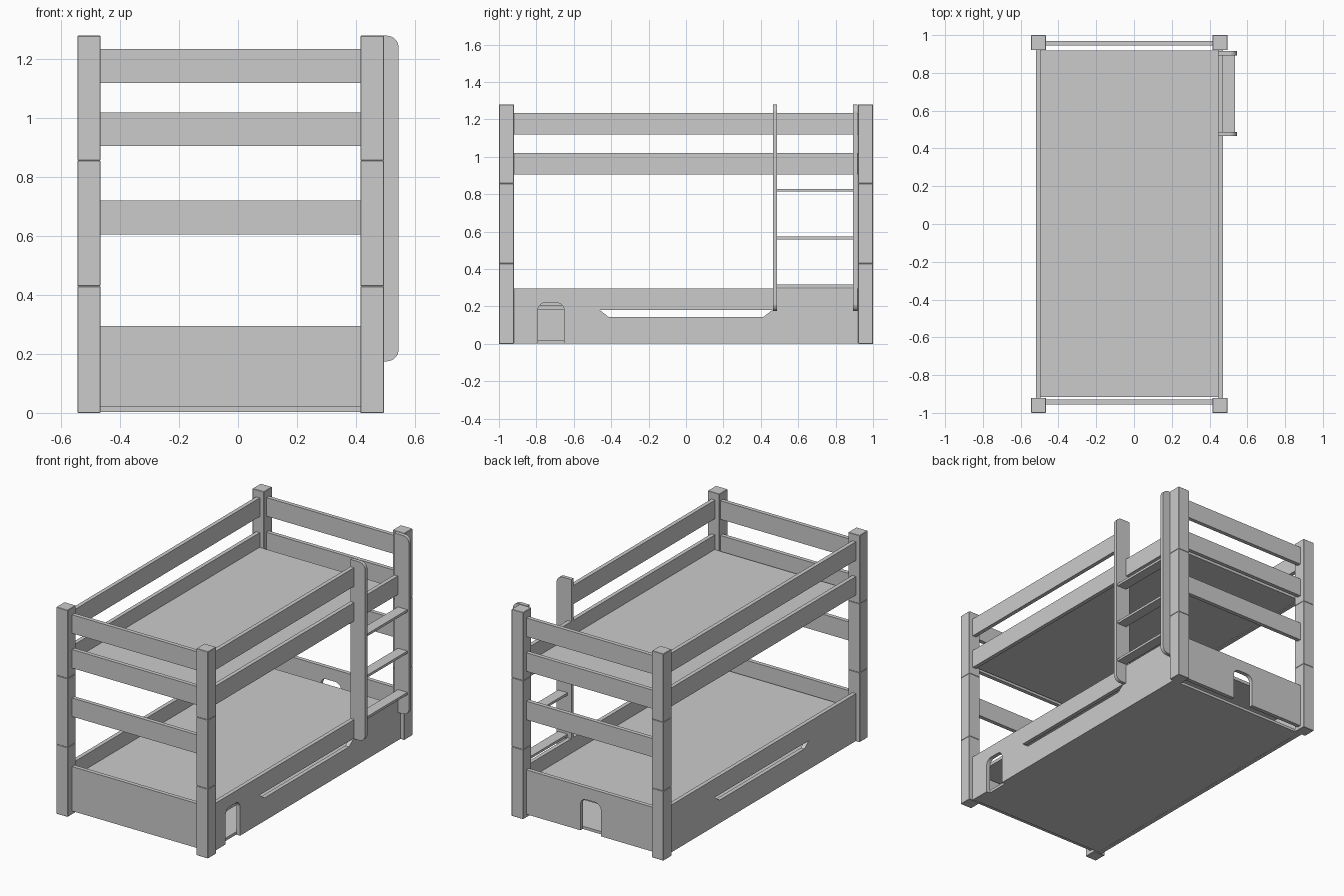
import bpy, bmesh, math
from mathutils import Vector

if "Cube" in bpy.data.objects:
    bpy.data.objects.remove(bpy.data.objects["Cube"])


def prism(name, pts, axis, a, b):
    """Extrude a 2D outline along an axis: 'x' takes (y, z), 'y' takes (x, z), 'z' takes (x, y)."""
    def place(p, t):
        return {'x': (t, p[0], p[1]), 'y': (p[0], t, p[1]), 'z': (p[0], p[1], t)}[axis]
    bm = bmesh.new()
    face = bm.faces.new([bm.verts.new(place(p, a)) for p in pts])
    ext = bmesh.ops.extrude_face_region(bm, geom=[face])
    verts = [v for v in ext['geom'] if isinstance(v, bmesh.types.BMVert)]
    bmesh.ops.translate(bm, verts=verts, vec=Vector(place((0, 0), b - a)))
    bmesh.ops.recalc_face_normals(bm, faces=bm.faces[:])
    mesh = bpy.data.meshes.new(name)
    bm.to_mesh(mesh)
    bm.free()
    ob = bpy.data.objects.new(name, mesh)
    bpy.context.collection.objects.link(ob)
    return ob


def box(name, x, y, z):
    return prism(name, [(x[0], y[0]), (x[1], y[0]), (x[1], y[1]), (x[0], y[1])], 'z', *z)


def arc(cx, cz, r, a0, a1, n=8):
    return [(cx + r * math.cos(math.radians(a0 + (a1 - a0) * i / n)),
             cz + r * math.sin(math.radians(a0 + (a1 - a0) * i / n))) for i in range(n + 1)]


def notched_rail(name, axis, ends, c, a, b):
    """Lower rail whose bottom edge holds the rounded top of a doorway centred at c."""
    z0, z1, w, r, top = 0.18, 0.295, 0.07, 0.04, 0.22
    pts = [(ends[0], z0), (c - w, z0)]
    pts += arc(c - w + r, top - r, r, 180, 90)[1:]
    pts += arc(c + w - r, top - r, r, 90, 0)
    pts += [(ends[1], z0), (ends[1], z1), (ends[0], z1)]
    prism(name, pts, axis, a, b)


LEFT, RIGHT = (-0.52, -0.495), (0.445, 0.47)
FRONT, BACK = (-0.955, -0.93), (0.945, 0.97)
SPAN_X, SPAN_Y = (-0.47, 0.418), (-0.92, 0.92)
DOOR_X, DOOR_Y = -0.026, -0.722
LEVELS = {'lower': (0.18, 0.295), 'middle': (0.605, 0.72),
          'bunk': (0.905, 1.02), 'guard': (1.12, 1.235)}

# Corner posts, each stacked from three segments
for side, x in (('left', (-0.545, -0.467)), ('right', (0.415, 0.495))):
    for end, y in (('front', (-1, -0.92)), ('back', (0.92, 1))):
        for i, z in enumerate(((0, 0.43), (0.43, 0.857), (0.857, 1.28))):
            post = box(f"{end}_{side}_post_{i + 1}", x, y, z)
            bev = post.modifiers.new("edge", 'BEVEL')
            bev.width, bev.segments = 0.002, 1

# Rails across the ends and along the sides
for level, z in LEVELS.items():
    box(f"front_{level}_rail", SPAN_X, FRONT, z)
    if level != 'lower':
        box(f"back_{level}_rail", SPAN_X, BACK, z)
    if level != 'middle':
        box(f"left_{level}_rail", LEFT, SPAN_Y, z)
box("right_bunk_rail", RIGHT, SPAN_Y, LEVELS['bunk'])
box("right_guard_rail", RIGHT, (-0.92, 0.47), LEVELS['guard'])
notched_rail("right_lower_rail", 'x', SPAN_Y, DOOR_Y, *RIGHT)
notched_rail("back_lower_rail", 'y', SPAN_X, DOOR_X, *BACK)

# Bed boards and base floor
for name, z in (("upper_bed_board", (0.91, 0.93)), ("lower_bed_board", (0.185, 0.205)),
                ("base_floor", (0.003, 0.02))):
    box(name, (-0.495, 0.445), (-0.916, 0.918), z)


# Base side panels with a scooped top edge
def side_panel(name, y0, x):
    prism(name, [(y0, 0.002), (0.92, 0.002), (0.92, 0.18), (0.46, 0.18), (0.415, 0.145),
                 (-0.415, 0.145), (-0.46, 0.18), (y0, 0.18)], 'x', *x)


side_panel("left_base_panel", -0.92, LEFT)
side_panel("right_base_panel", DOOR_Y + 0.07, RIGHT)
box("right_base_panel_front_piece", RIGHT, (-0.92, DOOR_Y - 0.07), (0.002, 0.18))

# Base end panels, the back one split by its doorway
box("front_base_panel", SPAN_X, FRONT, (0.02, 0.18))
box("back_base_panel_left", (SPAN_X[0], DOOR_X - 0.07), BACK, (0.02, 0.18))
box("back_base_panel_right", (DOOR_X + 0.07, SPAN_X[1]), BACK, (0.02, 0.18))

# Ladder stiles with rounded outer corners
r = 0.04
stile = [(0.445, 0.175)] + arc(0.545 - r, 0.175 + r, r, -90, 0) \
    + arc(0.545 - r, 1.28 - r, r, 0, 90) + [(0.445, 1.28)]
for name, y in (("front_ladder_stile", (0.465, 0.487)), ("back_ladder_stile", (0.893, 0.916))):
    prism(name, stile, 'y', *y)

# Ladder steps
for i in range(3):
    z = 0.302 + 0.256 * i
    box(f"ladder_step_{i + 1}", (0.47, 0.535), (0.487, 0.893), (z, z + 0.015))
